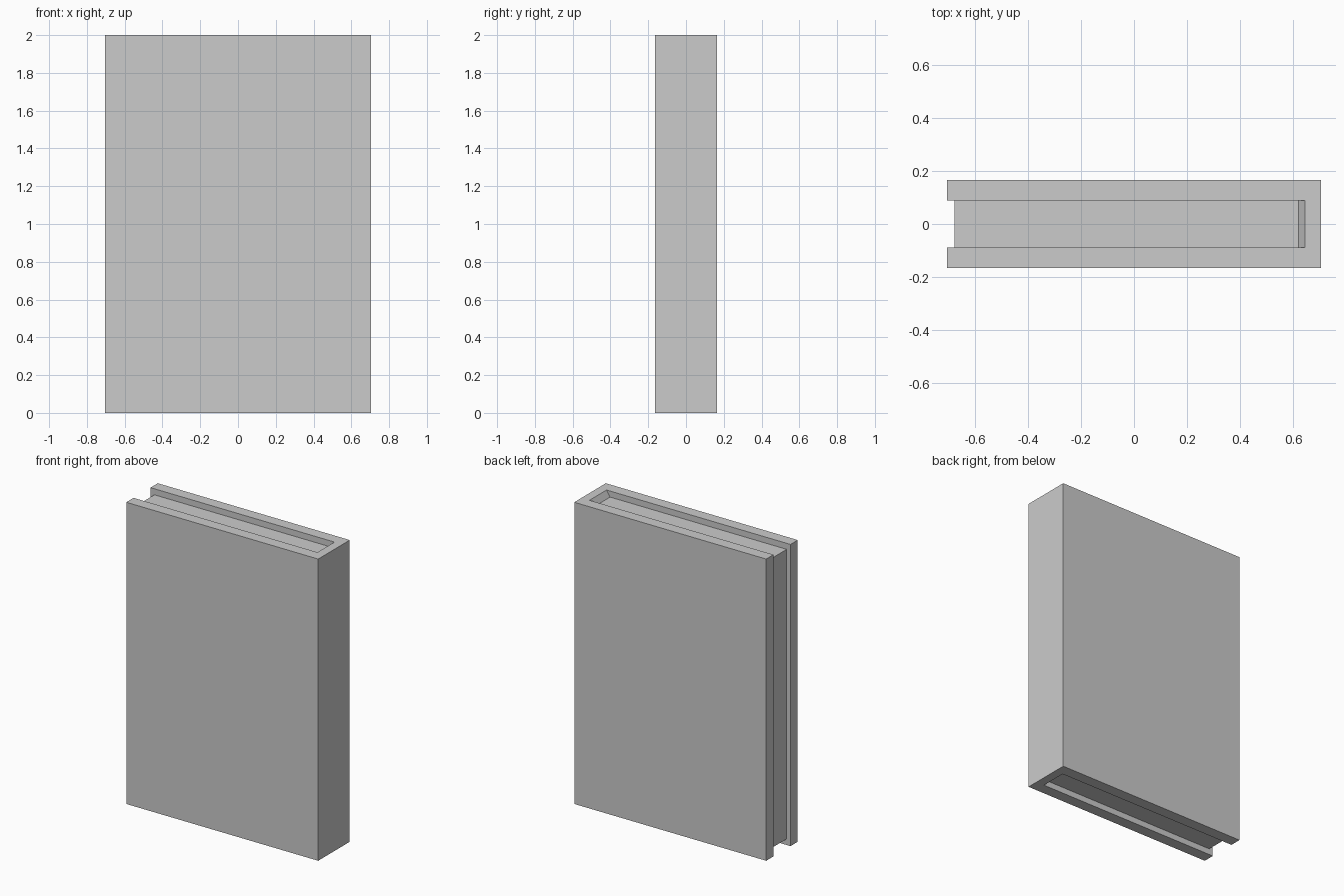
import bpy, bmesh
from mathutils import Vector

if "Cube" in bpy.data.objects:
    bpy.data.objects.remove(bpy.data.objects["Cube"])

HX, HY, H = 0.704, 0.165, 2.0     # half width, half thickness, height
SPINE_X, PAGE_Y = 0.645, 0.089    # inner face of spine, half thickness of pages
SHRINK = 0.96                     # pages sit slightly inside the cover


def prism(name, points, sweep):
    """Flat outline swept along a vector into a closed solid."""
    bm = bmesh.new()
    face = bm.faces.new([bm.verts.new(p) for p in points])
    new = bmesh.ops.extrude_face_region(bm, geom=[face], use_keep_orig=True)["geom"]
    bmesh.ops.translate(bm, vec=Vector(sweep),
                        verts=[g for g in new if isinstance(g, bmesh.types.BMVert)])
    bmesh.ops.recalc_face_normals(bm, faces=bm.faces)
    mesh = bpy.data.meshes.new(name)
    bm.to_mesh(mesh)
    bm.free()
    obj = bpy.data.objects.new(name, mesh)
    bpy.context.collection.objects.link(obj)
    return obj


# Cover: two boards and the spine as one U-shaped outline
half = [(-HX, PAGE_Y), (-HX, HY), (HX, HY)]
inner = (SPINE_X, PAGE_Y)
outline = [inner] + half + [(x, -y) for x, y in reversed([inner] + half)]
prism("book_cover", [(x, y, 0) for x, y in outline], (0, 0, H))

# Pages: recessed block that slopes up to the spine at both ends
left, right = -HX * SHRINK, SPINE_X * SHRINK
top = H / 2 * (1 + SHRINK)
upper = [(left, top), (right, top), (SPINE_X, H)]
side = upper + [(x, H - z) for x, z in reversed(upper)]
prism("page_block", [(x, -PAGE_Y, z) for x, z in side], (0, 2 * PAGE_Y, 0))
